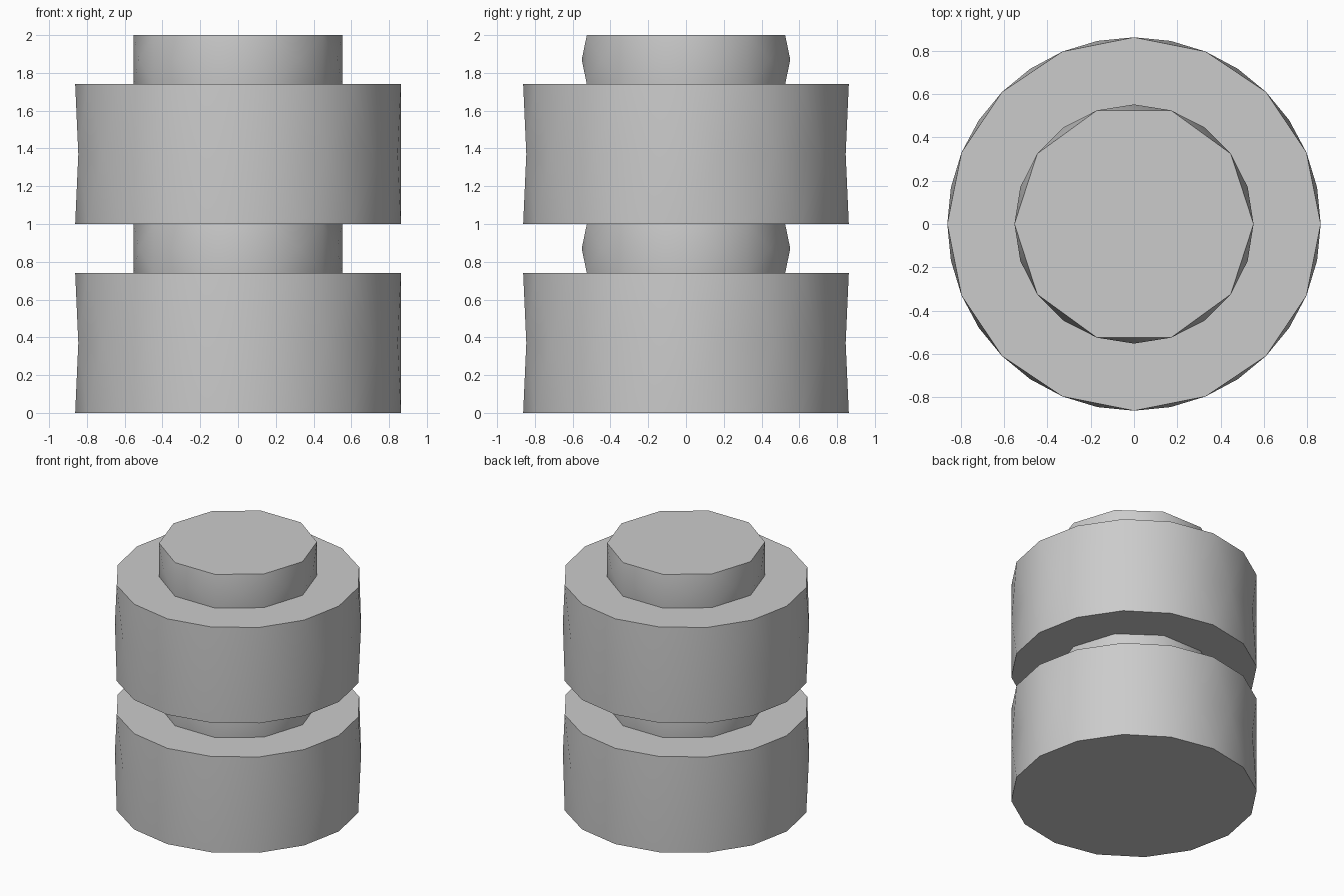
import bpy
import bmesh
import math

cube = bpy.data.objects.get("Cube")
if cube:
    bpy.data.objects.remove(cube, do_unlink=True)

grey = bpy.data.materials.new("plain grey")
grey.use_nodes = True
colour = (0.6, 0.6, 0.6, 1)
grey.diffuse_color = colour
grey.node_tree.nodes["Principled BSDF"].inputs["Base Color"].default_value = colour


def faceted_drum(name, radius, sides, bottom, top, upright):
    """Capped drum whose middle ring is turned half a step.
    upright(i) tells whether corner i has a vertical edge or a waist edge."""
    bm = bmesh.new()

    def ring(z, shift):
        angles = [math.tau * (i + shift) / sides for i in range(sides)]
        return [bm.verts.new((radius * math.cos(a), radius * math.sin(a), z)) for a in angles]

    low, mid, high = ring(bottom, 0), ring((bottom + top) / 2, 0.5), ring(top, 0)
    bm.faces.new(high)
    bm.faces.new(low[::-1])
    for i in range(sides):
        j = (i + 1) % sides
        bm.faces.new((high[j], high[i], mid[i]))
        bm.faces.new((low[i], low[j], mid[i]))
        if upright(i):
            bm.faces.new((low[i], mid[i], high[i]))
            bm.faces.new((low[i], high[i], mid[i - 1]))
        else:
            bm.faces.new((mid[i - 1], mid[i], high[i]))
            bm.faces.new((mid[i - 1], low[i], mid[i]))
    bmesh.ops.recalc_face_normals(bm, faces=bm.faces)
    mesh = bpy.data.meshes.new(name)
    bm.to_mesh(mesh)
    bm.free()
    mesh.materials.append(grey)
    obj = bpy.data.objects.new(name, mesh)
    bpy.context.collection.objects.link(obj)
    bpy.ops.object.select_all(action="DESELECT")
    obj.select_set(True)
    bpy.context.view_layer.objects.active = obj
    bpy.ops.object.shade_smooth_by_angle(angle=math.radians(45))


# Two identical units, each a wide drum with a narrow neck on top
for level, label in enumerate(("lower", "upper")):
    faceted_drum(label + "_drum", 0.862, 16, level, level + 0.74, lambda i: i == 0)
    faceted_drum(label + "_neck", 0.552, 10, level + 0.74, level + 1, lambda i: True)
